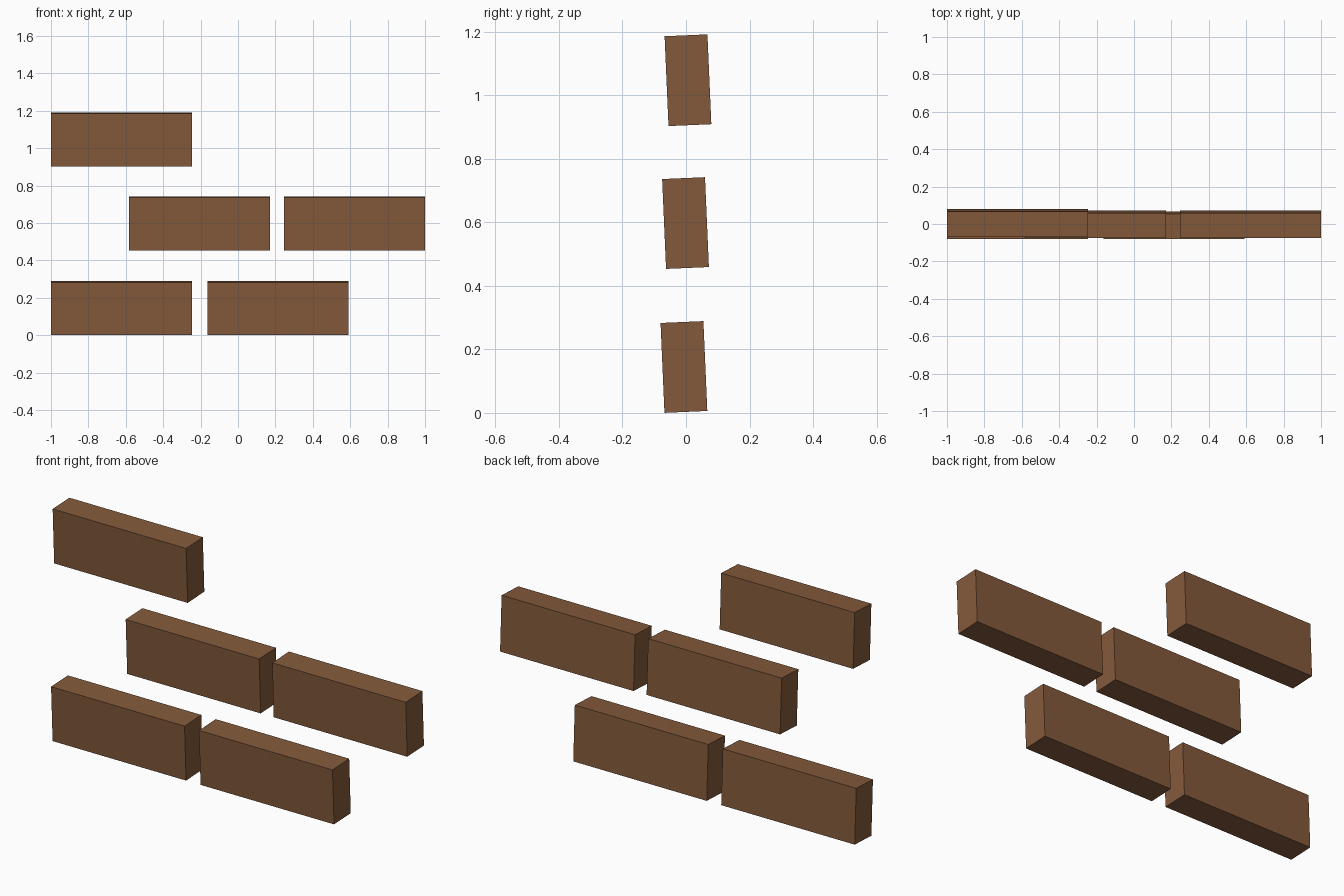
import bpy
import math

cube = bpy.data.objects.get("Cube")
if cube:
    bpy.data.objects.remove(cube, do_unlink=True)

# Brown brick colour
brown = bpy.data.materials.new("brick_brown")
brown.use_nodes = True
colour = (0.227, 0.102, 0.044, 1)
brown.diffuse_color = colour
brown.node_tree.nodes["Principled BSDF"].inputs["Base Color"].default_value = colour

LENGTH, DEPTH, HEIGHT = 0.754, 0.135, 0.283
TILT = math.radians(2.5)


def brick(name, x, y, z):
    bpy.ops.mesh.primitive_cube_add(size=1, location=(x, y, z))
    obj = bpy.context.object
    obj.name = name
    obj.scale = (LENGTH, DEPTH, HEIGHT)
    bpy.ops.object.transform_apply(location=False, rotation=False, scale=True)
    obj.rotation_euler.x = TILT  # whole wall leans back-to-front
    obj.data.materials.append(brown)


# Rows of the leaning wall: name, y, z, brick centres along x
rows = [
    ("lower", -0.0065, 0.1445, (-0.623, 0.213)),
    ("middle", -0.0015, 0.5975, (-0.205, 0.623)),
    ("upper", 0.0062, 1.047, (-0.623,)),
]
for row, y, z, centres in rows:
    for i, x in enumerate(centres):
        brick(f"{row}_brick_{i + 1}", x, y, z)
